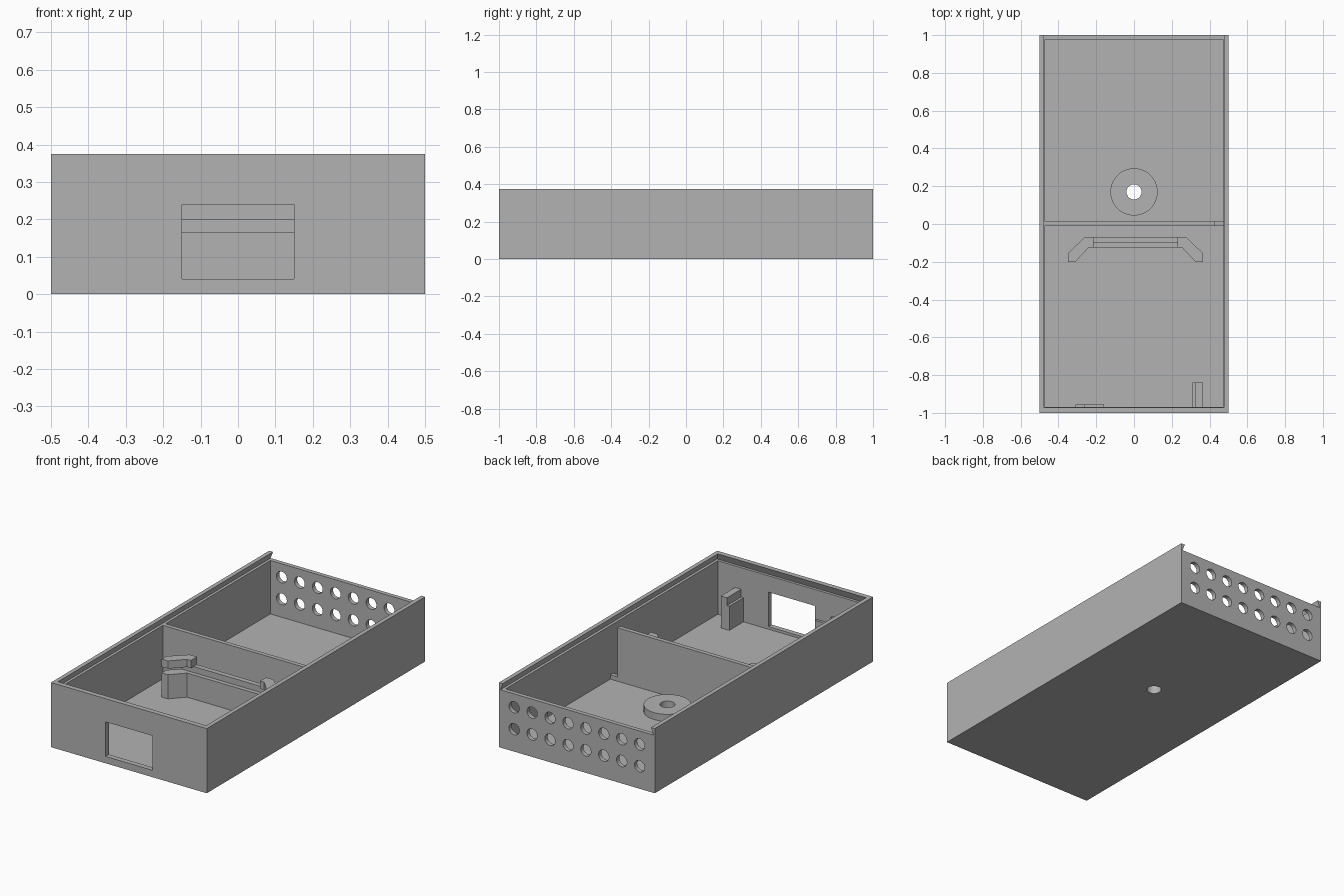
import bpy
import bmesh
import math

if "Cube" in bpy.data.objects:
    bpy.data.objects.remove(bpy.data.objects["Cube"])

FLOOR, LEDGE, LIP, ARM_TOP, LID_Z, HEIGHT = 0.025, 0.165, 0.2, 0.245, 0.335, 0.375

grey = bpy.data.materials.new("matte grey")
grey.use_nodes = True
colour = (0.45, 0.45, 0.45, 1)
grey.diffuse_color = colour
grey.node_tree.nodes["Principled BSDF"].inputs["Base Color"].default_value = colour


def finish(name, bm):
    bmesh.ops.recalc_face_normals(bm, faces=bm.faces)
    mesh = bpy.data.meshes.new(name)
    bm.to_mesh(mesh)
    bm.free()
    mesh.materials.append(grey)
    obj = bpy.data.objects.new(name, mesh)
    bpy.context.collection.objects.link(obj)
    return obj


def loft(name, lower, upper, z0, z1):
    """Solid between two matching outlines."""
    bm = bmesh.new()
    a = [bm.verts.new((x, y, z0)) for x, y in lower]
    b = [bm.verts.new((x, y, z1)) for x, y in upper]
    bm.faces.new(a)
    bm.faces.new(b)
    for i in range(len(a)):
        j = (i + 1) % len(a)
        bm.faces.new((a[i], a[j], b[j], b[i]))
    return finish(name, bm)


def prism(name, outline, z0, z1):
    return loft(name, outline, outline, z0, z1)


def rect(x0, x1, y0, y1):
    return [(x0, y0), (x1, y0), (x1, y1), (x0, y1)]


def box(name, x0, x1, y0, y1, z0, z1):
    return prism(name, rect(x0, x1, y0, y1), z0, z1)


def cylinder(name, radius, depth, location, turn=0.0, sides=48):
    bm = bmesh.new()
    bmesh.ops.create_cone(bm, cap_ends=True, segments=sides,
                          radius1=radius, radius2=radius, depth=depth)
    obj = finish(name, bm)
    obj.location = location
    obj.rotation_euler.x = turn
    return obj


def cut(target, cutters):
    for cutter in cutters:
        cutter.hide_render = True
        mod = target.modifiers.new("cut", 'BOOLEAN')
        mod.operation = 'DIFFERENCE'
        mod.solver = 'EXACT'
        mod.object = cutter
    bpy.context.view_layer.objects.active = target
    for mod in list(target.modifiers):
        bpy.ops.object.modifier_apply(modifier=mod.name)
    for cutter in cutters:
        bpy.data.objects.remove(cutter)


def smooth(obj):
    bpy.ops.object.select_all(action='DESELECT')
    obj.select_set(True)
    bpy.context.view_layer.objects.active = obj
    bpy.ops.object.shade_smooth_by_angle(angle=math.radians(30))


# Open case with a dovetail lid slot, front window, vent holes and screw hole
case = box("case", -0.5, 0.5, -1, 1, 0, HEIGHT)
cutters = [
    box("cavity_cutter", -0.475, 0.475, -0.97, 0.975, FLOOR, 0.5),
    loft("lid_cutter", rect(-0.491, 0.491, -0.986, 1.1),
         rect(-0.475, 0.475, -0.97, 1.1), LID_Z, HEIGHT + 0.001),
    box("window_cutter", -0.15, 0.15, -1.1, -0.9, 0.04, 0.24),
    cylinder("screw_cutter", 0.04, 0.2, (0, 0.17, 0)),
]
for z in (0.13, 0.257):
    for i in range(8):
        cutters.append(cylinder("vent_cutter", 0.033, 0.2,
                                (0.115 * (i - 3.5), 1, z), math.pi / 2, 32))
cut(case, cutters)
smooth(case)

# Screw boss on the floor
boss = cylinder("screw_boss", 0.125, 0.05, (0, 0.17, 0.04))
cut(boss, [cylinder("boss_cutter", 0.04, 0.3, (0, 0.17, 0.04))])
smooth(boss)

# Divider, with a wire gap beside the left wall
box("divider", -0.48, 0.43, -0.01, 0.015, 0.02, LID_Z)
box("divider_sill", 0.43, 0.48, -0.01, 0.015, 0.02, 0.05)

# Board holder: stepped bar with slotted, angled arms
holder = [(-0.215, -0.125), (-0.24, -0.125), (-0.31, -0.2), (-0.35, -0.2),
          (-0.35, -0.155), (-0.262, -0.07), (-0.215, -0.07)]
back = [(-0.215, -0.1), (-0.293, -0.1), (-0.262, -0.07), (-0.215, -0.07)]


def other_side(points):
    return [(0.015 - x, y) for x, y in points]


box("holder_bar", -0.215, 0.23, -0.125, -0.07, 0.02, LEDGE)
box("holder_lip", -0.215, 0.23, -0.1, -0.07, LEDGE, LIP)
for side, shape in (("right", lambda p: p), ("left", other_side)):
    prism(side + "_arm_base", shape(holder), 0.02, LEDGE)
    prism(side + "_arm_back", shape(back), LEDGE, LIP)
    prism(side + "_arm_top", shape(holder), LIP, ARM_TOP)

# Stepped front post and small front tab that locate the board
box("post_ledge", 0.31, 0.325, -0.975, -0.84, 0.02, LEDGE)
box("post", 0.325, 0.365, -0.975, -0.84, 0.02, 0.21)
box("tab_ledge", -0.26, -0.16, -0.975, -0.955, 0.02, LEDGE)
box("tab", -0.31, -0.26, -0.975, -0.955, 0.02, 0.21)
